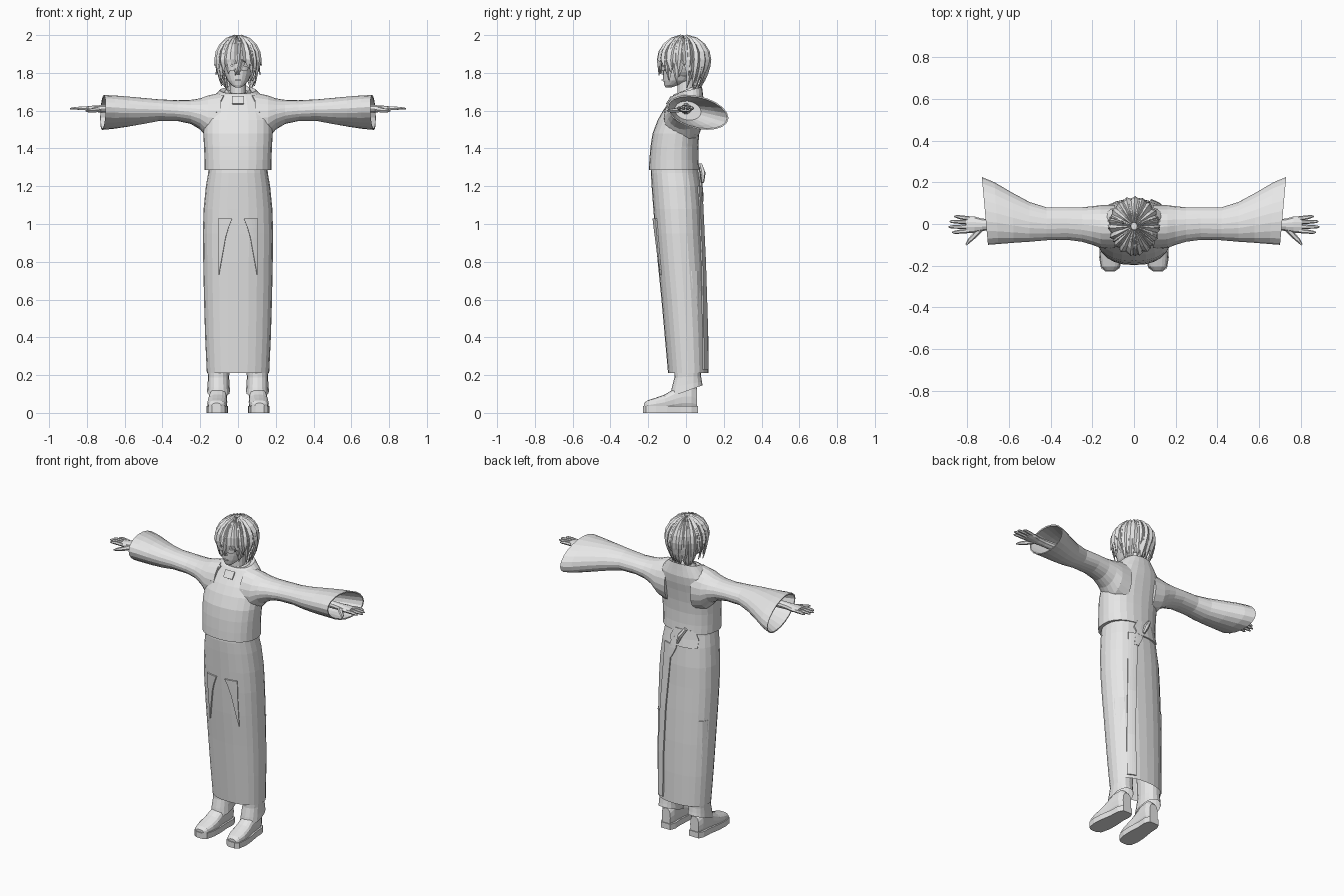
import bpy, bmesh, math, random
from mathutils import Vector

if "Cube" in bpy.data.objects:
    bpy.data.objects.remove(bpy.data.objects["Cube"])

random.seed(4)
grey = bpy.data.materials.new("plain_grey")
grey.diffuse_color = (0.8, 0.8, 0.8, 1)
grey.use_nodes = True
grey.node_tree.nodes["Principled BSDF"].inputs["Base Color"].default_value = grey.diffuse_color


def make(name, bm, mirror=False, thick=0):
    bmesh.ops.recalc_face_normals(bm, faces=bm.faces[:])
    me = bpy.data.meshes.new(name)
    bm.to_mesh(me)
    bm.free()
    me.materials.append(grey)
    ob = bpy.data.objects.new(name, me)
    bpy.context.collection.objects.link(ob)
    if thick:
        mod = ob.modifiers.new("thickness", 'SOLIDIFY')
        mod.thickness, mod.offset = thick, 0
    if mirror:
        ob.modifiers.new("mirror", 'MIRROR')
    return ob


def add_loft(bm, rings, caps=(True, True), closed=True):
    rows = [[bm.verts.new(p) for p in r] for r in rings]
    n = len(rows[0])
    for a, b in zip(rows, rows[1:]):
        for i in range(n if closed else n - 1):
            j = (i + 1) % n
            bm.faces.new((a[i], a[j], b[j], b[i]))
    if closed and caps[0]:
        bm.faces.new(rows[0])
    if closed and caps[1]:
        bm.faces.new(rows[-1])


def loft(name, rings, caps=(True, True), mirror=False, closed=True, thick=0):
    bm = bmesh.new()
    add_loft(bm, rings, caps, closed)
    return make(name, bm, mirror, thick)


def oval(ru, rv, e=2.0, n=24):
    pts = []
    for i in range(n):
        a = 2 * math.pi * i / n
        c, s = math.cos(a), math.sin(a)
        pts.append((ru * math.copysign(abs(c) ** (2 / e), c),
                    rv * math.copysign(abs(s) ** (2 / e), s)))
    return pts


def ring_z(z, hw, yf, yb, e=2.3, n=24, cx=0, tilt=0):
    cy = (yf + yb) / 2
    return [(cx + u, cy + v, z + tilt * v) for u, v in oval(hw, (yb - yf) / 2, e, n)]


def ring_x(x, yf, yb, z0, z1, shear=0, slant=0, n=20):
    cy, cz = (yf + yb) / 2, (z0 + z1) / 2
    return [(x + slant * u, cy + u, cz + v + shear * u)
            for u, v in oval((yb - yf) / 2, (z1 - z0) / 2, 2, n)]


def tube(bm, pts, radii, n=6):
    rings = []
    for i, p in enumerate(pts):
        d = (Vector(pts[min(i + 1, len(pts) - 1)]) - Vector(pts[max(i - 1, 0)])).normalized()
        side = d.cross(Vector((0, 0, 1))).normalized()
        up = side.cross(d)
        rings.append([Vector(p) + side * u + up * v for u, v in oval(radii[i], radii[i], 2, n)])
    add_loft(bm, rings)


def surface_y(secs, x, z, back=False, e=2.3):
    """Depth of a lofted body at a given x and z."""
    s = sorted(secs)
    for a, b in zip(s, s[1:]):
        if a[0] <= z <= b[0]:
            t = (z - a[0]) / (b[0] - a[0])
            hw, yf, yb = [a[k] + t * (b[k] - a[k]) for k in (1, 2, 3)]
            d = (yb - yf) / 2 * max(0, 1 - abs(x / hw) ** e) ** (1 / e)
            return (yf + yb) / 2 + (d if back else -d)


def plate(name, secs, rows, back=False, mirror=False):
    """Thin cloth plate on a body; rows are (z, x_left, x_right)."""
    off = 0.005 if back else -0.005
    grid = []
    for z, x0, x1 in rows:
        xs = [x0 + (x1 - x0) * k / 4 for k in range(5)]
        grid.append([(x, surface_y(secs, x, z, back) + off, z) for x in xs])
    return loft(name, grid, closed=False, mirror=mirror, thick=0.008)


# Long skirt and top: z, half width, front, back
skirt = [(0.21, .165, -.095, .12), (0.40, .174, -.112, .118), (0.60, .18, -.13, .112),
         (0.80, .184, -.15, .103), (0.95, .186, -.163, .095), (1.08, .182, -.173, .09),
         (1.20, .17, -.182, .08), (1.27, .158, -.186, .068), (1.31, .155, -.183, .062)]
top = [(1.285, .176, -.197, .07), (1.34, .177, -.194, .066), (1.41, .18, -.188, .065),
       (1.48, .184, -.177, .07), (1.55, .183, -.15, .08), (1.60, .172, -.122, .09),
       (1.65, .15, -.088, .095), (1.685, .122, -.066, .09)]
loft("skirt", [ring_z(*s) for s in skirt], (False, True))
loft("top", [ring_z(*s) for s in top]
     + [ring_z(1.708, .095, -.055, .085, tilt=.25), ring_z(1.70, .07, -.04, .065, tilt=.25)])

# Hanging flaps, waist fold and back ties
plate("front_flap", skirt, [(1.03, .03, .105), (.98, .05, .105), (.93, .065, .104),
                            (.83, .083, .103), (.73, .101, .103)], mirror=True)
plate("front_placket", top, [(1.675, -.032, .032), (1.655, -.032, .032), (1.635, -.03, .03)])
plate("lapel", top, [(1.68, .075, .1), (1.65, .09, .113), (1.62, .1, .115), (1.59, .112, .115)],
      mirror=True)
plate("back_waist_band", skirt, [(1.305, -.10, .03), (1.25, -.12, .06), (1.2, -.12, .04)], back=True)
plate("back_tie", skirt, [(1.25, .0, .04), (1.18, .01, .06), (1.12, .04, .07)], back=True)
plate("back_overlap", skirt, [(1.2, .04, .10), (.8, .07, .12), (.5, .08, .13), (.23, .08, .13)], back=True)
bm = bmesh.new()
tube(bm, [(-.05, .075, 1.315), (-.02, .088, 1.27), (.0, .088, 1.22)], [.012, .016, .008])
make("back_knot", bm)

# Wide sleeves with hollow cuffs: x, front, back, bottom, top, shear, slant
sleeve = [(.09, -.12, .09, 1.42, 1.695), (.16, -.115, .09, 1.45, 1.68), (.20, -.10, .085, 1.50, 1.665),
          (.25, -.085, .08, 1.53, 1.657), (.32, -.076, .08, 1.545, 1.655),
          (.42, -.078, .08, 1.545, 1.66, -.05), (.50, -.085, .105, 1.53, 1.667, -.1),
          (.58, -.09, .15, 1.517, 1.673, -.14, .03), (.66, -.096, .2, 1.507, 1.677, -.17, .06),
          (.715, -.1, .225, 1.503, 1.678, -.18, .09), (.714, -.093, .218, 1.51, 1.67, -.18, .09),
          (.62, -.08, .16, 1.525, 1.66, -.15, .04), (.50, -.06, .08, 1.55, 1.65, -.1)]
loft("sleeve", [ring_x(*s) for s in sleeve], mirror=True)

# Hands
bm = bmesh.new()
add_loft(bm, [ring_x(x, f, b, 1.61 - h, 1.61 + h, n=10) for x, f, b, h in
              [(.50, -.03, .03, .028), (.68, -.028, .022, .022), (.73, -.034, .026, .02),
               (.765, -.042, .036, .018), (.805, -.042, .036, .013)]])
for y, y2, tip in [(-.033, -.04, .872), (-.013, -.014, .89), (.008, .012, .885), (.027, .036, .862)]:
    tube(bm, [(.79, y, 1.611), (.83, (y + y2) / 2, 1.613), (tip - .012, y2, 1.612), (tip, y2, 1.61)],
         [.0105, .01, .0075, .003])
tube(bm, [(.735, -.02, 1.607), (.765, -.055, 1.602), (.79, -.08, 1.6), (.805, -.1, 1.6)],
     [.016, .013, .01, .004])
make("hand", bm, mirror=True)

# Trouser legs
legs = [(.115, .061, -.085, .088, .36), (.15, .058, -.075, .084, .2), (.19, .056, -.062, .08, .05),
        (.25, .06, -.06, .082, 0), (.45, .068, -.07, .085, 0), (.75, .075, -.09, .08, 0)]
loft("trouser_leg", [ring_z(z, w, f, b, 2.3, 16, .103, t) for z, w, f, b, t in legs],
     (False, True), mirror=True)

# Shoes: y, half width, top height
shoe = [(-.222, .026, .052), (-.205, .043, .066), (-.16, .052, .08), (-.11, .052, .098),
        (-.06, .047, .13), (-.02, .045, .155), (.03, .043, .16), (.058, .03, .13)]
loft("shoe_upper", [[(.103 - .05 * y + u, y, (t + .015) / 2 + v) for u, v in oval(w, (t - .015) / 2, 2.6, 16)]
                    for y, w, t in shoe], mirror=True)
sole = [(-.228, .022), (-.212, .045), (-.16, .056), (-.10, .055), (-.03, .047), (.03, .047), (.063, .033)]
edge = [(.103 - .05 * y + w, y) for y, w in sole] + [(.103 - .05 * y - w, y) for y, w in sole[::-1]]
loft("shoe_sole", [[(x, y, z) for x, y in edge] for z in (0, .036)], mirror=True)

# Neck, collar and head
loft("neck", [ring_z(1.60, .05, -.04, .05, 2, 16), ring_z(1.68, .043, -.045, .045, 2, 16),
              ring_z(1.77, .042, -.045, .05, 2, 16)])
loft("collar", [ring_z(1.675, .085, -.065, .08, 2, 20, 0, .35), ring_z(1.715, .062, -.045, .066, 2, 20, 0, .45),
                ring_z(1.69, .055, -.04, .058, 2, 20, 0, .35)], (False, False))
head = [(1.722, .014, -.108, -.08), (1.735, .034, -.114, -.04), (1.76, .056, -.12, .03),
        (1.79, .07, -.122, .065), (1.83, .08, -.124, .085), (1.88, .085, -.124, .095),
        (1.93, .078, -.108, .085), (1.965, .05, -.07, .06)]
loft("head", [ring_z(*s, 2.2, 20) for s in head])
loft("nose", [[(-.006, -.118, 1.83), (.006, -.118, 1.83), (0, -.126, 1.83)],
              [(-.011, -.118, 1.79), (.011, -.118, 1.79), (0, -.14, 1.795)]])
plate("mouth", head, [(1.764, -.016, .016), (1.761, -.016, .016)])
plate("eye", head, [(1.836, .02, .05), (1.822, .018, .052), (1.812, .024, .045)], mirror=True)

# Hair cap under the locks
CX, RX, RY, RZ = Vector((0, -.01, 1.87)), .108, .126, .119
bm = bmesh.new()
bmesh.ops.create_uvsphere(bm, u_segments=24, v_segments=16, radius=1)
for v in bm.verts:
    v.co = CX + Vector((v.co.x * RX * .96, v.co.y * RY * .96, v.co.z * RZ * .97))
gone = [f for f in bm.faces if f.calc_center_median().z < 1.90 and f.calc_center_median().y < -.04]
bmesh.ops.delete(bm, geom=gone, context='FACES')
make("hair_cap", bm)

# Hair locks sweeping from the crown to pointed tips
bm = bmesh.new()


def lock(ang, z_end, width, lift, swing, pull):
    rings = []
    steps = 9
    for i in range(steps):
        t = i / (steps - 1)
        a = ang + swing * t * t
        if t <= .5:
            th = math.radians(8 + 82 * t * 2)
            r, z = math.sin(th), CX.z + (RZ + lift * .5) * math.cos(th)
        else:
            k = (t - .5) * 2
            r, z = 1 - (1 - pull) * k * k, CX.z + (z_end - CX.z) * k
        out = Vector((math.sin(a), -math.cos(a), 0))
        tan = Vector((math.cos(a), math.sin(a), 0))
        p = Vector((out.x * (RX + lift) * r, CX.y + out.y * (RY + lift) * r, z))
        w = width * (.2 + .8 * min(1, t * 2.6)) * (1 - max(0, (t - .5) * 2) ** 2 * .95)
        h = .011 * (1 - .8 * max(0, t - .5) * 2)
        nrm = (out * r + Vector((0, 0, 1 - r if t <= .5 else 0))).normalized()
        rings.append([p + tan * w, p + nrm * h, p - tan * w, p - nrm * h])
    add_loft(bm, rings)


for layer, count in ((0, 26), (1, 19)):
    for i in range(count):
        a = 2 * math.pi * (i + .5 * layer) / count
        f = abs(math.degrees(math.atan2(math.sin(a), math.cos(a))))
        if f < 42:
            end, pull = 1.815 - .0003 * f, .97
        elif f < 100:
            end, pull = 1.765, .88
        else:
            end, pull = 1.705, .66
        end += random.uniform(-.018, .018) + .035 * layer
        lock(a, end, .021 - .004 * layer, .001 + .006 * layer, random.uniform(-.22, .22),
             pull + .1 * layer * random.random())
# Loose tips flicking out at the sides and a long centre strand
for s in (-1, 1):
    lock(s * 1.5, 1.84, .014, .006, s * .1, 1.1)
    lock(s * 1.9, 1.79, .014, .005, -s * .1, 1.06)
    lock(s * 1.15, 1.73, .016, .004, s * .1, .82)
lock(.12, 1.785, .015, .007, -.25, 1.0)
make("hair_locks", bm)
